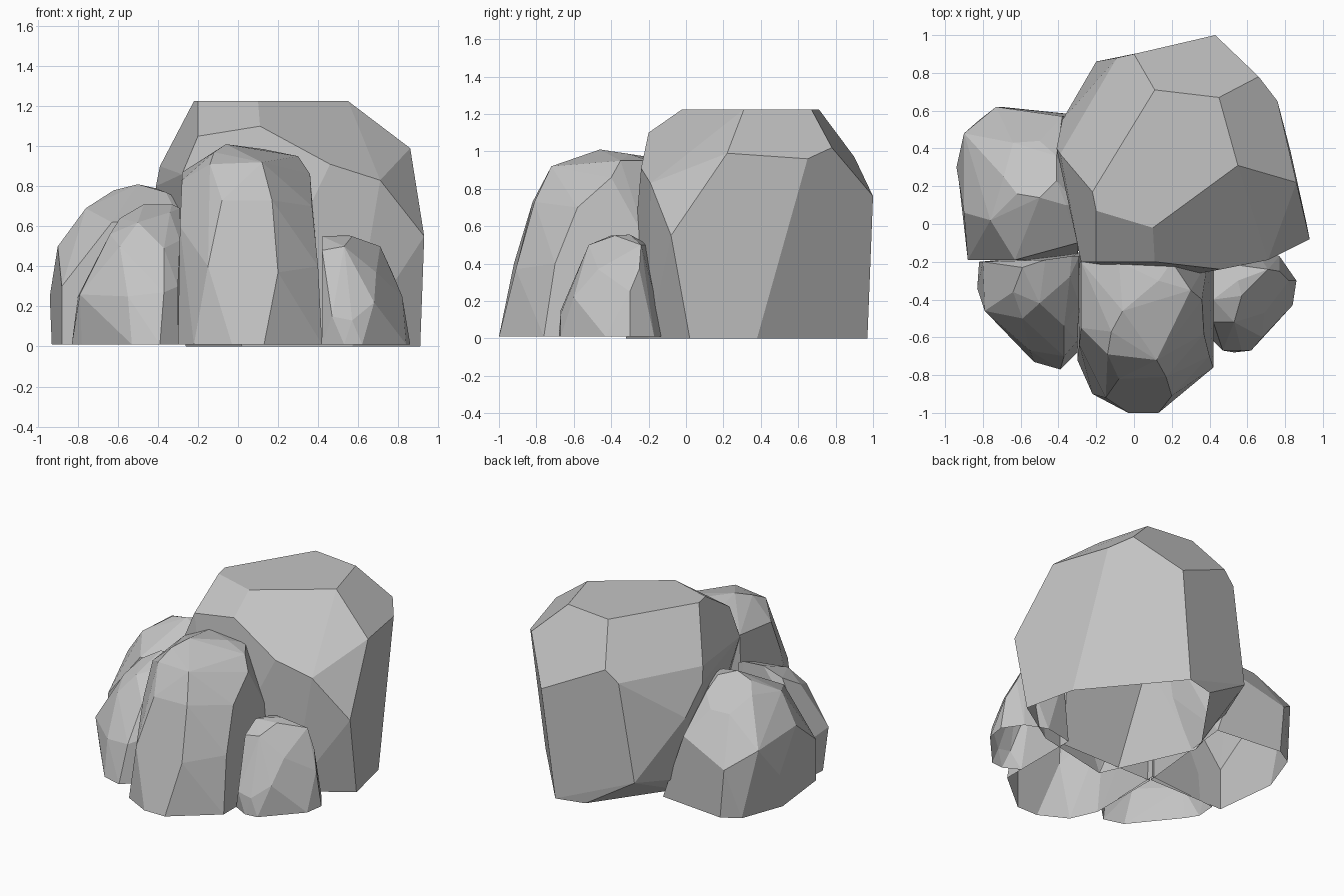
import bpy
import bmesh
import math
from mathutils import Vector

# Remove the default cube only
default_cube = bpy.data.objects.get("Cube")
if default_cube:
    bpy.data.objects.remove(default_cube, do_unlink=True)


def make_material(name, value):
    """Plain matte grey, visible in the viewport and in a render."""
    material = bpy.data.materials.new(name)
    material.use_nodes = True
    colour = (value, value, value, 1)
    material.diffuse_color = colour
    shader = material.node_tree.nodes["Principled BSDF"]
    shader.inputs["Base Color"].default_value = colour
    shader.inputs["Roughness"].default_value = 1
    return material


stone_grey = make_material("stone_grey", 0.55)


def ring(height, *outline):
    """Corners that share one height."""
    return [Vector((x, y, height)) for x, y in outline]


def make_rock(name, base, *corner_groups):
    """Wrap a faceted, flat-shaded convex shell, open below, around its corners."""
    bm = bmesh.new()
    for group in (base, *corner_groups):
        for corner in group:
            bm.verts.new(corner)
    hull = bmesh.ops.convex_hull(bm, input=bm.verts[:])
    unused = set(hull["geom_interior"]) | set(hull["geom_unused"])
    loose = [item for item in unused if isinstance(item, bmesh.types.BMVert)]
    bmesh.ops.delete(bm, geom=loose, context="VERTS")
    # Merge nearly flat triangles into broad chiselled facets
    bmesh.ops.dissolve_limit(bm, angle_limit=math.radians(5),
                             verts=bm.verts[:], edges=bm.edges[:])
    bmesh.ops.recalc_face_normals(bm, faces=bm.faces[:])
    # Leave the underside open
    floor = base[0].z + 0.005
    underside = [face for face in bm.faces
                 if all(vert.co.z < floor for vert in face.verts)]
    bmesh.ops.delete(bm, geom=underside, context="FACES")
    mesh = bpy.data.meshes.new(name)
    bm.to_mesh(mesh)
    bm.free()
    mesh.materials.append(stone_grey)
    rock = bpy.data.objects.new(name, mesh)
    bpy.context.scene.collection.objects.link(rock)
    return rock


# Tall boulder at the back: base, broken shoulder, flat top
make_rock(
    "back_boulder",
    ring(0, (-.26, .3), (-.22, .41), (.14, .92), (.34, .97), (.83, .38),
         (.91, .02), (.57, -.2), (.02, -.32)),
    [(-.2, .86, .21), (-.3, .5, .13), (-.38, .55, .6), (-.41, .4, .8),
     (.93, -.08, .55), (.43, 1, .76), (.71, -.19, .83),
     (-.28, -.2, .86), (.46, -.24, .91), (-.09, .88, .89),
     (-.39, .37, .9), (.76, .65, .96), (0, .9, .97),
     (.86, .22, .99), (.66, .78, 1.02), (-.2, -.2, 1.05),
     (.11, -.2, 1.1)],
    ring(1.225, (.11, .71), (.45, .67), (.55, .31), (.1, -.02),
         (-.2, .07), (-.22, .17)),
)

# Rounded boulder on the -x side
make_rock(
    "side_boulder",
    ring(.01, (-.88, -.19), (-.93, .25), (-.82, .55), (-.7, .62),
         (-.22, .57), (-.3, -.19)),
    [(-.88, -.19, .3), (-.94, .3, .25), (-.73, .62, .35),
     (-.38, .57, .48), (-.9, .48, .48), (-.9, .06, .5),
     (-.63, -.19, .62), (-.3, -.1, .65), (-.76, .02, .69),
     (-.3, .1, .74), (-.36, .1, .77)],
    [(-.69, .25, .73), (-.62, .16, .78), (-.5, .14, .81),
     (-.41, .23, .79), (-.41, .36, .72), (-.5, .44, .65),
     (-.64, .43, .65)],
)

# Low stone at the front, -x side
make_rock(
    "front_side_stone",
    ring(.01, (-.82, -.2), (-.83, -.34), (-.78, -.42), (-.53, -.73),
         (-.39, -.77), (-.3, -.68), (-.28, -.15)),
    [(-.8, -.2, .25), (-.79, -.46, .26), (-.55, -.67, .25),
     (-.37, -.7, .27), (-.3, -.62, .3), (-.59, -.5, .5),
     (-.37, -.54, .49), (-.29, -.42, .53), (-.64, -.36, .56),
     (-.5, -.42, .62), (-.59, -.23, .64), (-.34, -.28, .67),
     (-.29, -.17, .69), (-.33, -.17, .71), (-.47, -.19, .71)],
)

# Upright stone in the middle of the front
make_rock(
    "front_middle_stone",
    ring(.01, (-.3, -.2), (-.3, -.72), (-.22, -.9), (-.03, -1),
         (.13, -1), (.42, -.76), (.42, -.2)),
    [(-.15, -.92, .4), (.2, -.91, .37), (.4, -.7, .4),
     (-.29, -.64, .6), (.37, -.58, .7), (-.08, -.82, .73),
     (.17, -.81, .73), (-.28, -.55, .83), (-.28, -.2, .87),
     (.39, -.2, .5), (.36, -.4, .86), (.18, -.7, .86)],
    [(-.14, -.69, .91), (.12, -.72, .92), (.3, -.35, .95),
     (.13, -.3, .985), (.02, -.38, 1), (-.06, -.46, 1.01),
     (-.12, -.57, .97), (-.08, -.2, .97), (.2, -.2, .95)],
)

# Small stone at the front, +x side
make_rock(
    "front_small_stone",
    ring(.01, (.42, -.15), (.42, -.62), (.53, -.68), (.62, -.67),
         (.84, -.43), (.86, -.3), (.77, -.17), (.62, -.11)),
    [(.57, -.67, .13), (.47, -.67, .15), (.68, -.6, .22),
     (.82, -.3, .25), (.77, -.25, .37), (.69, -.47, .37),
     (.42, -.52, .48), (.53, -.52, .5), (.71, -.24, .5),
     (.42, -.2, .5), (.42, -.4, .55), (.57, -.38, .55),
     (.55, -.3, .555)],
)
